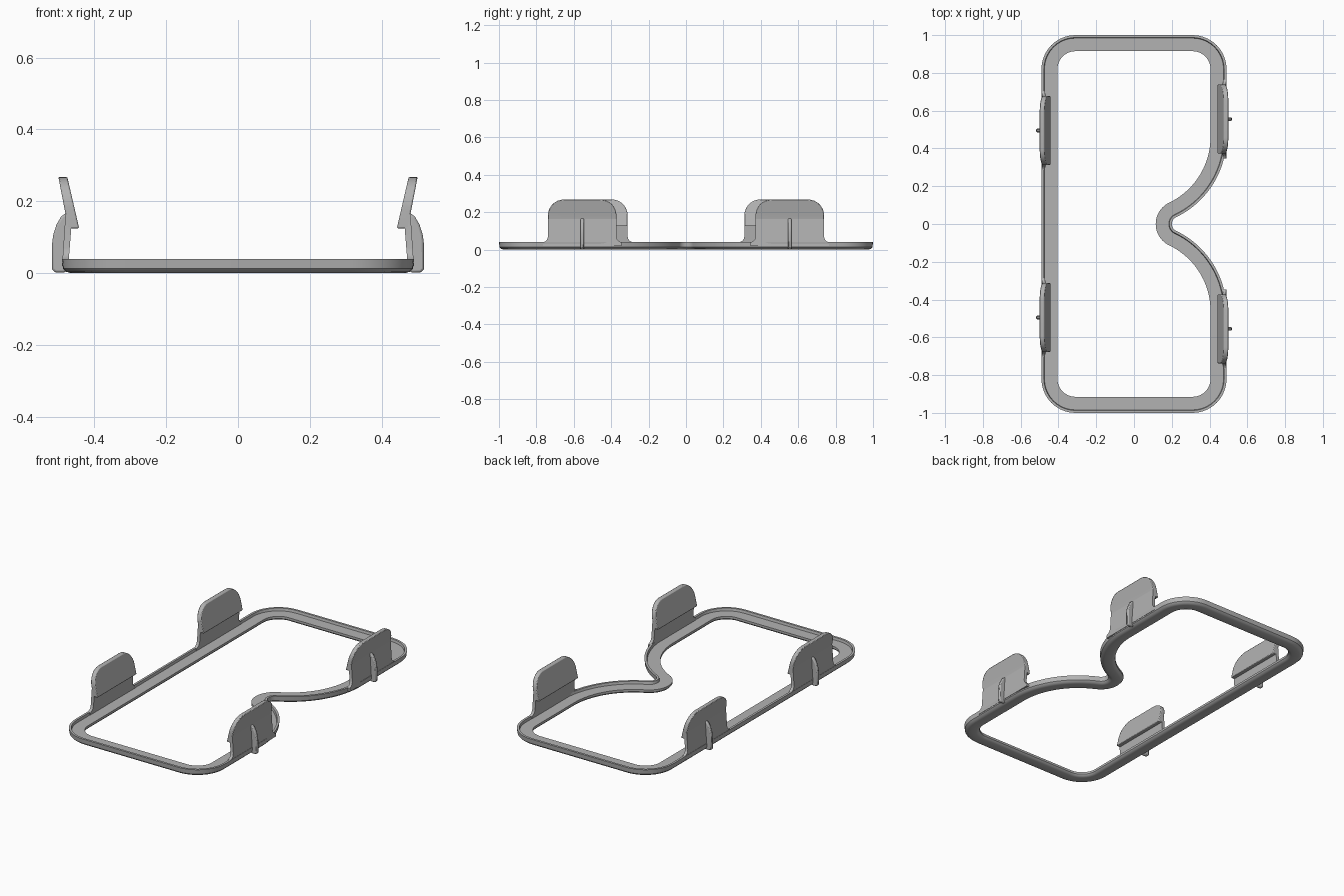
import bpy, bmesh, math
from mathutils import Vector

cube = bpy.data.objects.get("Cube")
if cube:
    bpy.data.objects.remove(cube)

grey = bpy.data.materials.new("plain grey")
grey.use_nodes = True
COLOR = (0.45, 0.45, 0.45, 1)
grey.diffuse_color = COLOR
grey.node_tree.nodes["Principled BSDF"].inputs["Base Color"].default_value = COLOR


def finish(bm, name, bevel=0.0):
    bmesh.ops.recalc_face_normals(bm, faces=bm.faces)
    mesh = bpy.data.meshes.new(name)
    bm.to_mesh(mesh)
    bm.free()
    mesh.materials.append(grey)
    ob = bpy.data.objects.new(name, mesh)
    bpy.context.collection.objects.link(ob)
    bpy.ops.object.select_all(action='DESELECT')
    ob.select_set(True)
    bpy.context.view_layer.objects.active = ob
    bpy.ops.object.shade_smooth_by_angle(angle=math.radians(35))
    if bevel:
        mod = ob.modifiers.new("soft_edges", 'BEVEL')
        mod.width, mod.segments = bevel, 2
        mod.limit_method, mod.angle_limit = 'ANGLE', math.radians(50)
    return ob


def bridge(bm, rings):
    """Skin a closed chain of closed rings."""
    n = len(rings)
    for i in range(n):
        a, b = rings[i], rings[(i + 1) % n]
        for j in range(len(a)):
            k = (j + 1) % len(a)
            bm.faces.new((a[j], a[k], b[k], b[j]))


def prism(front, back):
    """Solid between two matching outlines."""
    bm = bmesh.new()
    a = [bm.verts.new(p) for p in front]
    b = [bm.verts.new(p) for p in back]
    bm.faces.new(a)
    bm.faces.new(b[::-1])
    for i in range(len(a)):
        j = (i + 1) % len(a)
        bm.faces.new((a[i], b[i], b[j], a[j]))
    return bm


# Frame: an L-shaped section swept round the rim; each path point is (position, outward normal)
HALF_X, HALF_Y, CORNER = 0.49, 1.0, 0.18
TIP_X, TIP_R, BEND_Y = 0.2, 0.04, 0.46


def arc(cx, cy, r, start, end, steps, outward=1):
    pts = []
    for i in range(steps + 1):
        t = start + (end - start) * i / steps
        n = Vector((math.cos(t), math.sin(t)))
        pts.append((Vector((cx, cy)) + n * r, n * outward))
    return pts


# Radius of the large bend that meets the small notch arc smoothly
tip_cx = TIP_X + TIP_R
gap = HALF_X - tip_cx
bend_r = (gap ** 2 + BEND_Y ** 2 - TIP_R ** 2) / (2 * (gap + TIP_R))
bend_cx = HALF_X - bend_r
join = math.atan2(-BEND_Y, tip_cx - bend_cx)

upper = arc(tip_cx, 0, TIP_R, math.pi, join + math.pi, 10, -1)
upper += arc(bend_cx, BEND_Y, bend_r, join, 0, 20)[1:]
upper += arc(HALF_X - CORNER, HALF_Y - CORNER, CORNER, 0, math.pi / 2, 10)
upper += arc(CORNER - HALF_X, HALF_Y - CORNER, CORNER, math.pi / 2, math.pi, 10)
flip = lambda v: Vector((v.x, -v.y))
path = upper + [(flip(p), flip(n)) for p, n in upper[:0:-1]]

section = [(0, 0.04), (0.013, 0.04), (0.016, 0.025), (0.085, 0.025), (0.085, 0.012),
           (0.078, 0.004), (0.065, 0), (0.026, 0), (0.012, 0.004), (0.003, 0.013)]
bm = bmesh.new()
rings = []
for p, n in path:
    rings.append([bm.verts.new((*(p - n * d), z)) for d, z in section])
bridge(bm, rings)
finish(bm, "frame")


# Clips: leaning paddle with a hooked lower edge, a wall below it and a rib outside
def add_clip(label, side, cy):
    half = 0.183

    # paddle
    hook = [(0.442, 0.125), (0.475, 0.268), (0.5, 0.268), (0.48, 0.165), (0.476, 0.125)]
    bm = prism([(side * x, cy - half, z) for x, z in hook],
               [(side * x, cy + half, z) for x, z in hook])
    top_ends = [e for e in bm.edges
                if all(v.co.z > 0.26 for v in e.verts)
                and abs(e.verts[0].co.y - e.verts[1].co.y) < 0.001]
    bmesh.ops.bevel(bm, geom=top_ends, offset=0.085, segments=8, profile=0.5,
                    affect='EDGES')
    finish(bm, label + "_paddle", 0.004)

    # wall, flared where it meets the frame
    edge = [(half, 0.165), (half, 0.07), (half + 0.004, 0.055),
            (half + 0.012, 0.046), (half + 0.026, 0.039), (half + 0.026, 0.02)]
    outline = edge + [(-y, z) for y, z in edge[::-1]]
    inner = lambda z: 0.474 - 0.08 * z
    outer = lambda z: 0.491 - 0.067 * z
    bm = prism([(side * inner(z), cy + y, z) for y, z in outline],
               [(side * outer(z), cy + y, z) for y, z in outline])
    finish(bm, label + "_wall")

    # rib
    rib = [(0.476, 0.17), (0.492, 0.158), (0.505, 0.136), (0.514, 0.108),
           (0.517, 0.085), (0.518, 0.012), (0.51, 0.002), (0.478, 0.002)]
    bm = prism([(side * x, cy - 0.01, z) for x, z in rib],
               [(side * x, cy + 0.01, z) for x, z in rib])
    finish(bm, label + "_rib", 0.006)


for side, side_name, offset in ((1, "left", 0.555), (-1, "right", 0.495)):
    for end, end_name in ((-1, "front"), (1, "back")):
        add_clip(f"{end_name}_{side_name}_clip", side, end * offset)
